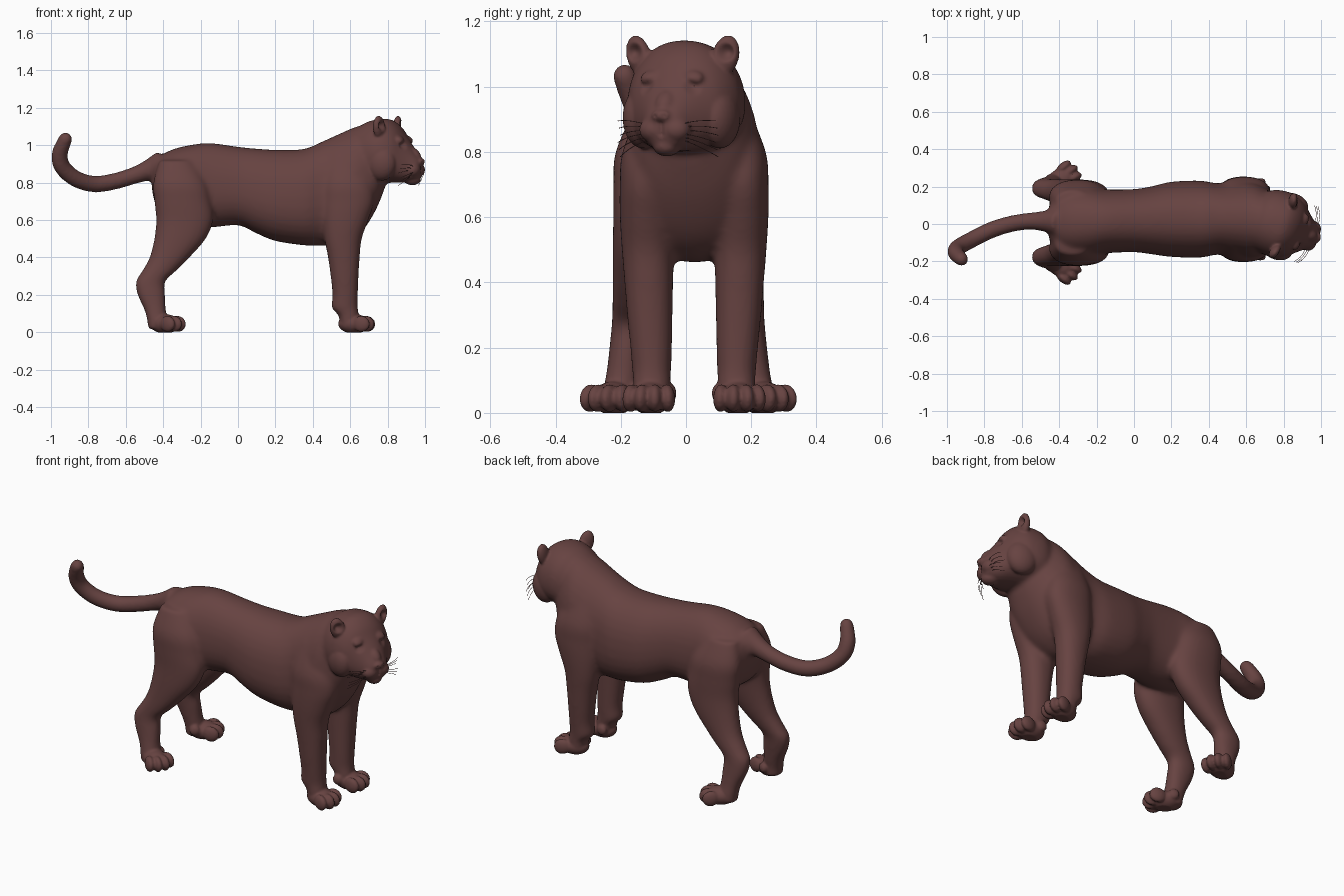
import bpy, bmesh, math
from mathutils import Vector, Matrix

if "Cube" in bpy.data.objects:
    bpy.data.objects.remove(bpy.data.objects["Cube"])

fur = bpy.data.materials.new("dark brown fur")
fur.diffuse_color = (0.135, 0.056, 0.053, 1)
fur.use_nodes = True
fur.node_tree.nodes["Principled BSDF"].inputs["Base Color"].default_value = fur.diffuse_color


def smooth_rows(rows, n=5):
    """Catmull-Rom interpolation of tuples."""
    out = []
    for i in range(len(rows) - 1):
        p = [rows[max(i - 1, 0)], rows[i], rows[i + 1], rows[min(i + 2, len(rows) - 1)]]
        for k in range(n):
            t = k / n
            out.append(tuple(0.5 * (2 * b + (c - a) * t + (2 * a - 5 * b + 4 * c - d) * t * t
                                    + (3 * b - a - 3 * c + d) * t ** 3) for a, b, c, d in zip(*p)))
    return out + [rows[-1]]


def section(power=2.2, egg=0.0, n=32):
    """Unit superellipse, wider at the bottom when egg > 0."""
    pts = []
    for i in range(n):
        a = 2 * math.pi * i / n
        c, s = math.cos(a), math.sin(a)
        c, s = (math.copysign(abs(v) ** (2 / power), v) for v in (c, s))
        pts.append((c * (1 - egg * s), s))
    return pts


def loft(bm, rings):
    vs = [[bm.verts.new(p) for p in r] for r in rings]
    for a, b in zip(vs, vs[1:]):
        for i in range(len(a)):
            j = (i + 1) % len(a)
            bm.faces.new((a[i], a[j], b[j], b[i]))
    bm.faces.new(vs[0])
    bm.faces.new(vs[-1])


def blob(bm, loc, r, rot=(0, 0, 0), base=Matrix()):
    m = Matrix.Translation(loc)
    for ang, ax in zip(rot, "XYZ"):
        m = m @ Matrix.Rotation(math.radians(ang), 4, ax)
    bmesh.ops.create_uvsphere(bm, u_segments=24, v_segments=14, radius=1,
                              matrix=base @ m @ Matrix.Diagonal((*r, 1)))


def fuse(bm, voxel, iterations):
    """Union all shells into one skin and relax it."""
    bmesh.ops.recalc_face_normals(bm, faces=bm.faces)
    me = bpy.data.meshes.new("big_cat_body")
    bm.to_mesh(me)
    bm.free()
    ob = bpy.data.objects.new("big_cat_body", me)
    bpy.context.collection.objects.link(ob)
    r = ob.modifiers.new("fuse", 'REMESH')
    r.mode, r.voxel_size = 'VOXEL', voxel
    s = ob.modifiers.new("relax", 'SMOOTH')
    s.factor, s.iterations = 0.5, iterations
    dg = bpy.context.evaluated_depsgraph_get()
    res = bpy.data.meshes.new_from_object(ob.evaluated_get(dg))
    bpy.data.objects.remove(ob)
    return res


# head frame: turned a little towards -y; local x points out of the face
H = Matrix.Translation((0.77, 0, 0)) @ Matrix.Rotation(math.radians(-20), 4, 'Z')
FACE = (H.to_3x3() @ Vector((1, 0, 0))).normalized()

bm = bmesh.new()

# torso and neck: x, y centre, half width, top, bottom
torso = [(-.46, .01, .06, .90, .76), (-.43, .01, .14, .935, .66), (-.35, .01, .18, .978, .60),
         (-.25, .012, .185, 1.002, .57), (-.15, .014, .17, 1.012, .56), (0, .018, .168, .992, .572),
         (.1, .02, .182, .982, .528), (.2, .025, .2, .976, .488), (.35, .026, .205, .98, .465),
         (.45, .027, .19, 1.02, .462), (.55, .025, .2, 1.065, .465), (.62, .022, .205, 1.095, .50),
         (.68, .018, .185, 1.11, .56), (.74, .01, .15, 1.1, .66), (.785, 0, .09, 1.05, .77)]
loft(bm, [[(x, y + w * c, (t + b) / 2 + (t - b) / 2 * s) for c, s in section(2.25, .08)]
          for x, y, w, t, b in smooth_rows(torso)])

# skull: forward, half width, top, bottom
skull = [(-.14, .12, 1.08, .84), (-.08, .165, 1.125, .81), (0, .18, 1.142, .80), (.05, .172, 1.137, .80),
         (.10, .148, 1.10, .80), (.14, .112, 1.04, .80), (.18, .08, .985, .805), (.205, .066, .95, .81),
         (.225, .045, .925, .85)]
loft(bm, [[H @ Vector((u, w * c, (t + b) / 2 + (t - b) / 2 * s)) for c, s in section(2.2, .1)]
          for u, w, t, b in smooth_rows(skull)])

# legs: z, x centre, x radius, y offset, y radius
front = [(.95, .57, .09, .10, .06), (.8, .585, .13, .14, .08), (.7, .59, .138, .145, .083),
         (.6, .575, .122, .145, .083), (.5, .562, .1, .142, .08), (.4, .566, .085, .139, .075),
         (.3, .57, .075, .136, .07), (.2, .573, .068, .132, .064), (.13, .571, .07, .13, .06),
         (.09, .592, .055, .13, .058), (.015, .6, .055, .13, .058)]
hind = [(.92, -.33, .09, .11, .06), (.8, -.31, .143, .135, .088), (.7, -.295, .152, .14, .09),
        (.6, -.285, .153, .145, .085), (.5, -.31, .138, .153, .079), (.4, -.366, .107, .163, .069),
        (.33, -.42, .091, .173, .06), (.27, -.468, .079, .182, .053), (.2, -.463, .074, .19, .052),
        (.12, -.443, .058, .2, .052), (.06, -.43, .055, .21, .054), (.015, -.43, .053, .21, .054)]
for side in (-1, 1):
    for rows, mid in ((front, .025), (hind, .007)):
        loft(bm, [[(x + rx * c, mid + side * (y + ry * s), z) for c, s in section()]
                  for z, x, rx, y, ry in smooth_rows(rows)])

# tail: x, y, z, radius
tail = smooth_rows([(-.40, .01, .90, .075), (-.48, .015, .866, .056), (-.56, .015, .837, .046),
                    (-.66, 0, .807, .045), (-.77, -.035, .792, .045), (-.87, -.085, .822, .045),
                    (-.94, -.125, .885, .045), (-.954, -.152, .95, .044), (-.933, -.178, 1.01, .04),
                    (-.924, -.186, 1.032, .038)])
rings = []
for i, (x, y, z, r) in enumerate(tail):
    t = (Vector(tail[min(i + 1, len(tail) - 1)][:3]) - Vector(tail[max(i - 1, 0)][:3])).normalized()
    a = t.cross(Vector((0, 1, 0))).normalized()
    b = t.cross(a)
    rings.append([Vector((x, y, z)) + r * (a * c + b * s) for c, s in section(2, n=24)])
loft(bm, rings)
blob(bm, (-.922, -.188, 1.033), (.038,) * 3)

base = fuse(bm, .011, 11)
bm = bmesh.new()
bm.from_mesh(base)

for s in (-1, 1):
    # paws: pad, four toes and the dew claw
    for x, y, yaw in ((.62, .025 + s * .133, 6 * s), (-.39, .007 + s * .228, 28 * s)):
        P = Matrix.Translation((x, y, 0)) @ Matrix.Rotation(math.radians(yaw), 4, 'Z')
        blob(bm, (.0, 0, .045), (.085, .062, .052), base=P)
        for v, u in ((-.056, .045), (-.02, .066), (.02, .066), (.056, .045)):
            blob(bm, (u, v, .045), (.047, .0235, .043), (0, 12, v * 200), P)
        blob(bm, (-.04, -s * .055, .06), (.03, .02, .03), base=P)
    # face: whisker pads, cheeks, brows
    blob(bm, (.187, s * .036, .868), (.042, .046, .04), base=H)
    blob(bm, (.04, s * .125, .905), (.085, .06, .095), base=H)
    blob(bm, (.118, s * .062, 1.03), (.03, .042, .022), (0, 30, -25 * s), H)
    # ears
    blob(bm, (.035, s * .142, 1.095), (.026, .042, .064), (-14 * s, 0, 18 * s), H)
# nose bridge, nose and chin
blob(bm, (.175, 0, .95), (.055, .034, .035), (0, 40, 0), H)
blob(bm, (.222, 0, .912), (.02, .032, .018), base=H)
blob(bm, (.172, 0, .818), (.046, .042, .032), base=H)

skin = fuse(bm, .007, 3)
bpy.data.meshes.remove(base)

# pressed-in details: forward, side, height, radius, depth
dents = []
for s in (-1, 1):
    dents += [(.135, s * .068, .995, .034, .014), (.06, s * .15, 1.105, .034, .026)]
    dents += [(.2 - .0035 * k * k, s * .012 * k, .842 - .002 * k, .014, .009) for k in range(6)]
    dents.append((.238, s * .016, .91, .01, .006))
dents += [(.225, 0, z, .012, .008) for z in (.885, .87, .855)]
dents = [(H @ Vector(d[:3]), d[3], d[4]) for d in dents]

# read everything once, edit in plain lists, write once
n = len(skin.vertices)
co, no = [0.0] * (3 * n), [0.0] * (3 * n)
skin.vertices.foreach_get("co", co)
skin.vertices.foreach_get("normal", no)
for i in range(0, 3 * n, 3):
    if co[i] > .7 and co[i + 2] > .78 and Vector(no[i:i + 3]).dot(FACE) > .15:
        p = Vector(co[i:i + 3])
        push = sum(dep * (1 - (p - c).length_squared / r ** 2) ** 2
                   for c, r, dep in dents if (p - c).length_squared < r * r)
        co[i:i + 3] = p - FACE * push
    co[i + 2] = max(co[i + 2], 0)
skin.vertices.foreach_set("co", co)
skin.update()


def add_mesh(name, me):
    me.materials.clear()
    me.materials.append(fur)
    me.polygons.foreach_set("use_smooth", [True] * len(me.polygons))
    me.update()
    bpy.context.collection.objects.link(bpy.data.objects.new(name, me))


add_mesh("big_cat_body", skin)

# eyes set in the sockets
bm = bmesh.new()
for s in (-1, 1):
    blob(bm, (.118, s * .068, .995), (.019, .02, .013), (12 * s, 0, 0), H)
eyes = bpy.data.meshes.new("eyes")
bm.to_mesh(eyes)
bm.free()
add_mesh("eyes", eyes)

# whiskers: drooping thin strands
cu = bpy.data.curves.new("whiskers", 'CURVE')
cu.dimensions, cu.bevel_depth, cu.bevel_resolution = '3D', .0012, 1
for s in (-1, 1):
    for k in range(6):
        sp = cu.splines.new('POLY')
        sp.points.add(6)
        for i, pt in enumerate(sp.points):
            t = i / 6
            p = H @ Vector((.2 - .01 * (k % 3) + .02 * t - .05 * t * t, s * (.06 + .1 * t),
                            .885 - .01 * k + (.03 - .012 * k) * t - .02 * t * t))
            pt.co = (*p, 1)
cu.materials.append(fur)
bpy.context.collection.objects.link(bpy.data.objects.new("whiskers", cu))
